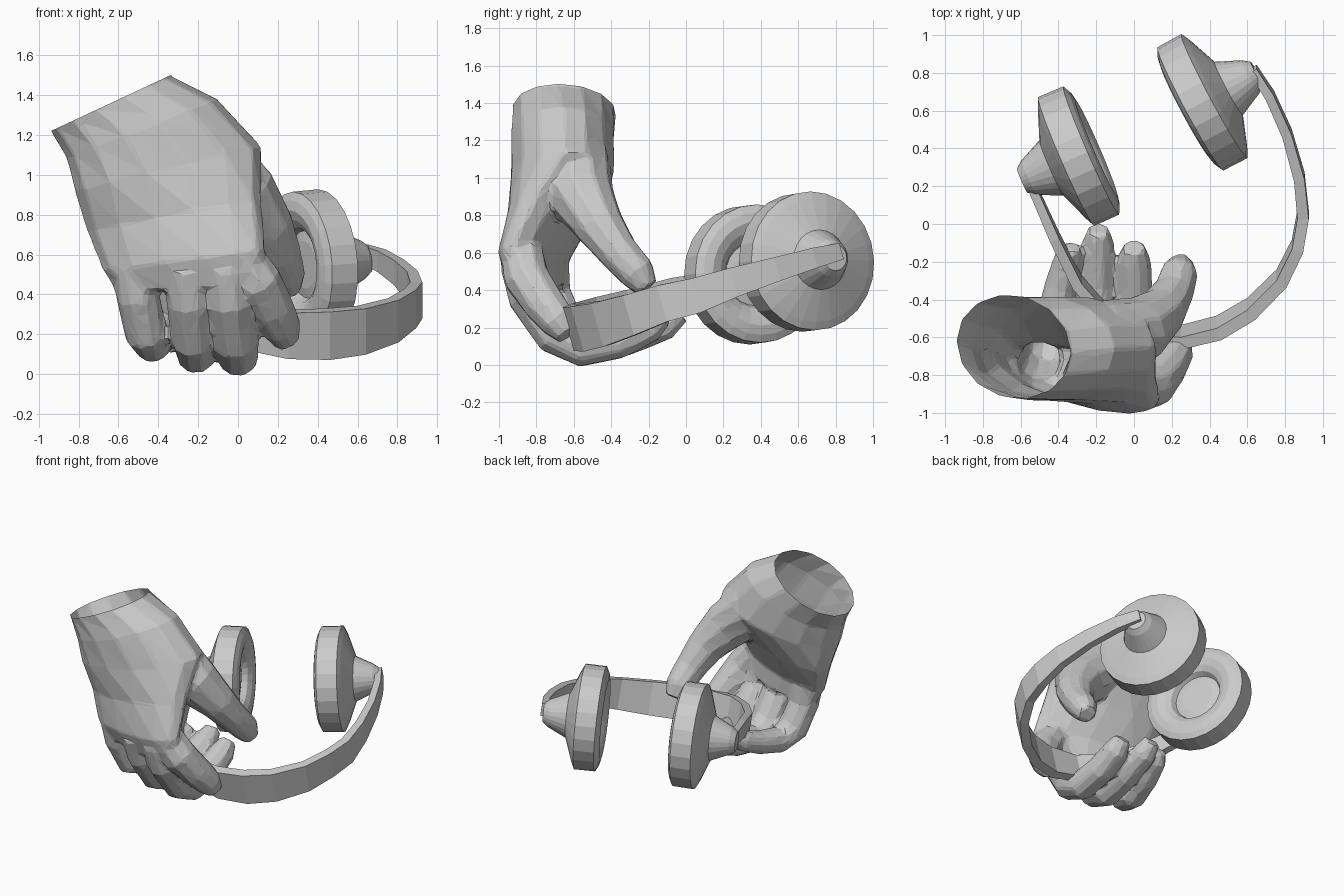
import bpy, bmesh, math
from mathutils import Vector

cube = bpy.data.objects.get("Cube")
if cube:
    bpy.data.objects.remove(cube)

grey = bpy.data.materials.new("plain grey")
grey.use_nodes = True
GREY = (.6, .6, .6, 1)
grey.diffuse_color = GREY
grey.node_tree.nodes["Principled BSDF"].inputs["Base Color"].default_value = GREY


def add_object(name, bm):
    """Turn a bmesh into a linked object with the shared material."""
    bmesh.ops.recalc_face_normals(bm, faces=bm.faces)
    mesh = bpy.data.meshes.new(name)
    bm.to_mesh(mesh)
    bm.free()
    mesh.materials.append(grey)
    obj = bpy.data.objects.new(name, mesh)
    bpy.context.collection.objects.link(obj)
    return obj


def loft(bm, rings):
    """Skin a list of equal rings and close both ends."""
    loops = [[bm.verts.new(p) for p in ring] for ring in rings]
    for a, b in zip(loops, loops[1:]):
        n = len(a)
        for i in range(n):
            j = (i + 1) % n
            bm.faces.new((a[i], a[j], b[j], b[i]))
    bm.faces.new(loops[0][::-1])
    bm.faces.new(loops[-1])


def ellipse(center, u, v, sides):
    steps = [math.tau * i / sides for i in range(sides)]
    return [center + u * math.cos(a) + v * math.sin(a) for a in steps]


def tangents(points):
    last = len(points) - 1
    return [(points[min(i + 1, last)] - points[max(i - 1, 0)]).normalized()
            for i in range(last + 1)]


def digit(bm, path):
    """Finger: path entries are x, y, z, radius."""
    points = [Vector(p[:3]) for p in path]
    rings = []
    for c, t, p in zip(points, tangents(points), path):
        side = (Vector((1, 0, 0)) - t * t.x).normalized()
        rings.append(ellipse(c, side * p[3], t.cross(side) * p[3], 10))
    loft(bm, rings)


# Palm and wrist: centre, half width across, half depth
palm = [
    ((-.72, -.65, 1.53), (.30, -.03, .14), .275),
    ((-.64, -.65, 1.36), (.30, -.03, .14), .275),
    ((-.48, -.66, 1.23), (.38, 0, .15), .28),
    ((-.35, -.66, 1.03), (.47, .01, .11), .28),
    ((-.32, -.73, .80), (.44, -.08, .08), .21),
    ((-.27, -.82, .57), (.41, -.11, .05), .15),
    ((-.24, -.80, .43), (.37, -.10, .02), .12),
]
hand_bm = bmesh.new()
rings = []
for c, w, depth in palm:
    rings.append(ellipse(Vector(c), Vector(w), Vector((0, depth, 0)), 14))
loft(hand_bm, rings)

# Thumb and four curled fingers
digits = {
    "thumb": [(-.16, -.60, 1.08, .20), (.03, -.56, .90, .18), (.15, -.46, .74, .135),
              (.21, -.36, .60, .11), (.24, -.26, .49, .10), (.25, -.21, .41, .065)],
    "index": [(.0, -.88, .60, .12), (.10, -.85, .46, .125), (.17, -.76, .33, .115),
              (.22, -.68, .23, .10), (.245, -.63, .16, .065)],
    "middle": [(-.06, -.88, .54, .12), (-.04, -.84, .36, .115), (-.01, -.70, .16, .115),
               (0, -.56, .09, .105), (0, -.36, .13, .10), (0, -.19, .21, .09),
               (0, -.12, .27, .06)],
    "ring": [(-.25, -.85, .54, .12), (-.24, -.80, .36, .12), (-.22, -.68, .17, .115),
             (-.21, -.54, .10, .10), (-.20, -.32, .14, .095), (-.19, -.11, .22, .088),
             (-.19, -.03, .28, .06)],
    "little": [(-.51, -.74, .54, .12), (-.50, -.72, .38, .11), (-.46, -.64, .20, .11),
               (-.43, -.52, .15, .095), (-.39, -.33, .19, .085), (-.35, -.18, .25, .075),
               (-.33, -.12, .30, .05)],
}
for path in digits.values():
    digit(hand_bm, path)

# Fuse the hand into one faceted skin
hand = add_object("hand", hand_bm)
fuse = hand.modifiers.new("fuse", "REMESH")
fuse.mode = "VOXEL"
fuse.voxel_size = .018
soften = hand.modifiers.new("soften", "SMOOTH")
soften.iterations = 3
facet = hand.modifiers.new("facet", "DECIMATE")
facet.ratio = .055
graph = bpy.context.evaluated_depsgraph_get()
skin = bpy.data.meshes.new_from_object(hand.evaluated_get(graph))
hand.modifiers.clear()
hand.data = skin

# Slice the wrist open
bm = bmesh.new()
bm.from_mesh(skin)
bmesh.ops.bisect_plane(bm, geom=bm.verts[:] + bm.edges[:] + bm.faces[:],
                       plane_co=(-.64, -.64, 1.36), plane_no=(-.42, 0, .9),
                       clear_outer=True)
for f in bm.faces:
    f.smooth = False
bm.to_mesh(skin)
bm.free()

# Ear cups: distance along the axis, radius
cup_profile = [(.06, .12), (.07, .17), (.03, .19), (.005, .23), (-.01, .28), (0, .33),
               (.02, .37), (.165, .372), (.185, .33), (.25, .16), (.38, .10), (.42, .07)]


def ear_cup(name, base, axis):
    axis = Vector(axis).normalized()
    u = axis.cross(Vector((0, 0, 1))).normalized()
    v = axis.cross(u)
    bm = bmesh.new()
    loft(bm, [ellipse(Vector(base) + axis * t, u * r, v * r, 24) for t, r in cup_profile])
    return add_object(name, bm)


ear_cup("left_ear_cup", (.281, .60, .545), (.88, .47, .07))
ear_cup("right_ear_cup", (-.208, .397, .49), (-.918, -.40, -.06))

# Headband: x, y, z, half height
band = [
    (.63, .82, .605, .045), (.72, .68, .57, .055), (.81, .48, .51, .065),
    (.875, .25, .44, .08), (.895, .05, .37, .095), (.865, -.12, .33, .10),
    (.78, -.29, .27, .11), (.62, -.45, .22, .12), (.45, -.55, .20, .125),
    (.25, -.60, .20, .12), (.02, -.59, .23, .10), (-.15, -.48, .27, .09),
    (-.30, -.31, .32, .08), (-.42, -.07, .40, .065), (-.54, .20, .46, .045),
]
points = [Vector(p[:3]) for p in band]
up = Vector((0, -.27, .96)).normalized()
rings = []
for c, t, p in zip(points, tangents(points), band):
    out = t.cross(up).normalized() * (.016 + p[3] * .15)
    rise = up * p[3]
    rings.append([c + out + rise, c - out + rise, c - out - rise, c + out - rise])
band_bm = bmesh.new()
loft(band_bm, rings)
add_object("headband", band_bm)
